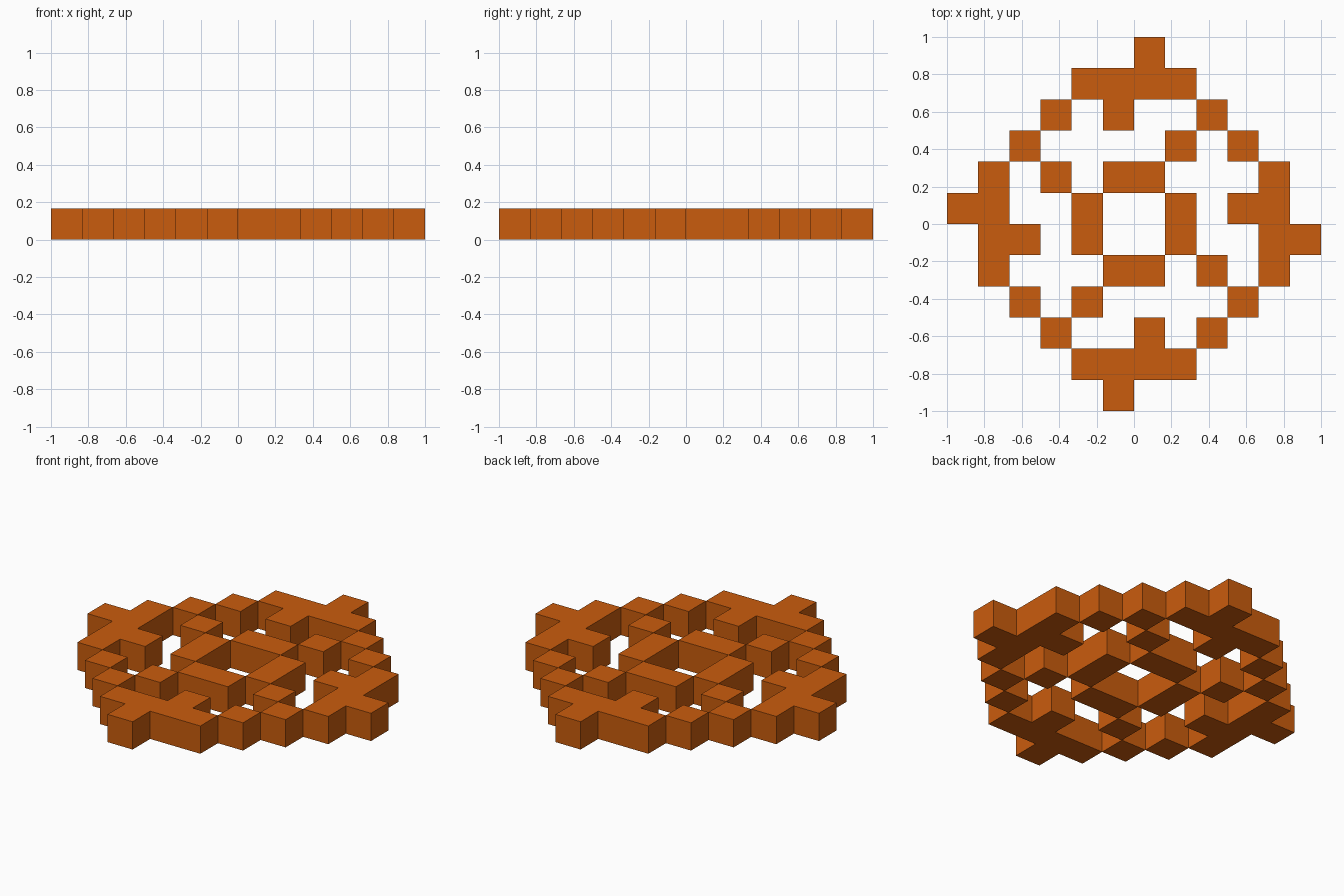
import bpy, bmesh, math

if "Cube" in bpy.data.objects:
    bpy.data.objects.remove(bpy.data.objects["Cube"])

S = 1 / 6  # size of one square block

orange = bpy.data.materials.new("burnt orange")
orange.diffuse_color = (0.59, 0.107, 0.004, 1)
orange.use_nodes = True
orange.node_tree.nodes["Principled BSDF"].inputs["Base Color"].default_value = orange.diffuse_color


def four_turns(cells):
    """Repeat one quadrant of grid cells with four-fold rotation."""
    out = set()
    for i, j in cells:
        for _ in range(4):
            out.add((i, j))
            i, j = -1 - j, i
    return out


def build_tiles(name, quadrant):
    """Raise grid cells into blocks, leaving no walls between neighbours."""
    cells = four_turns(quadrant)
    bm = bmesh.new()
    for i, j in sorted(cells):
        ring = [(i, j), (i + 1, j), (i + 1, j + 1), (i, j + 1)]
        low = [(x * S, y * S, 0) for x, y in ring]
        high = [(x * S, y * S, S) for x, y in ring]
        quads = [high, low[::-1]]
        for k, (dx, dy) in enumerate([(0, -1), (1, 0), (0, 1), (-1, 0)]):
            if (i + dx, j + dy) not in cells:
                n = (k + 1) % 4
                quads.append([low[k], low[n], high[n], high[k]])
        for q in quads:
            bm.faces.new([bm.verts.new(p) for p in q])
    bmesh.ops.remove_doubles(bm, verts=bm.verts, dist=1e-4)
    # merge coplanar squares into clean flat faces
    bmesh.ops.dissolve_limit(bm, angle_limit=math.radians(1),
                             verts=bm.verts, edges=bm.edges)
    mesh = bpy.data.meshes.new(name)
    bm.to_mesh(mesh)
    bm.free()
    mesh.materials.append(orange)
    bpy.context.collection.objects.link(bpy.data.objects.new(name, mesh))


# four pointed tips at the ends of the axes
build_tiles("outer_tips", [(0, 5), (0, 4), (1, 4), (4, 1), (4, 0), (3, 0)])
# diagonal stepping blocks joining the tips
build_tiles("diagonal_blocks", [(2, 3), (3, 2)])
# central frame of four bars
build_tiles("centre_frame", [(1, 0), (0, 1)])
# single blocks swirling off the frame corners
build_tiles("swirl_blocks", [(1, 2)])
